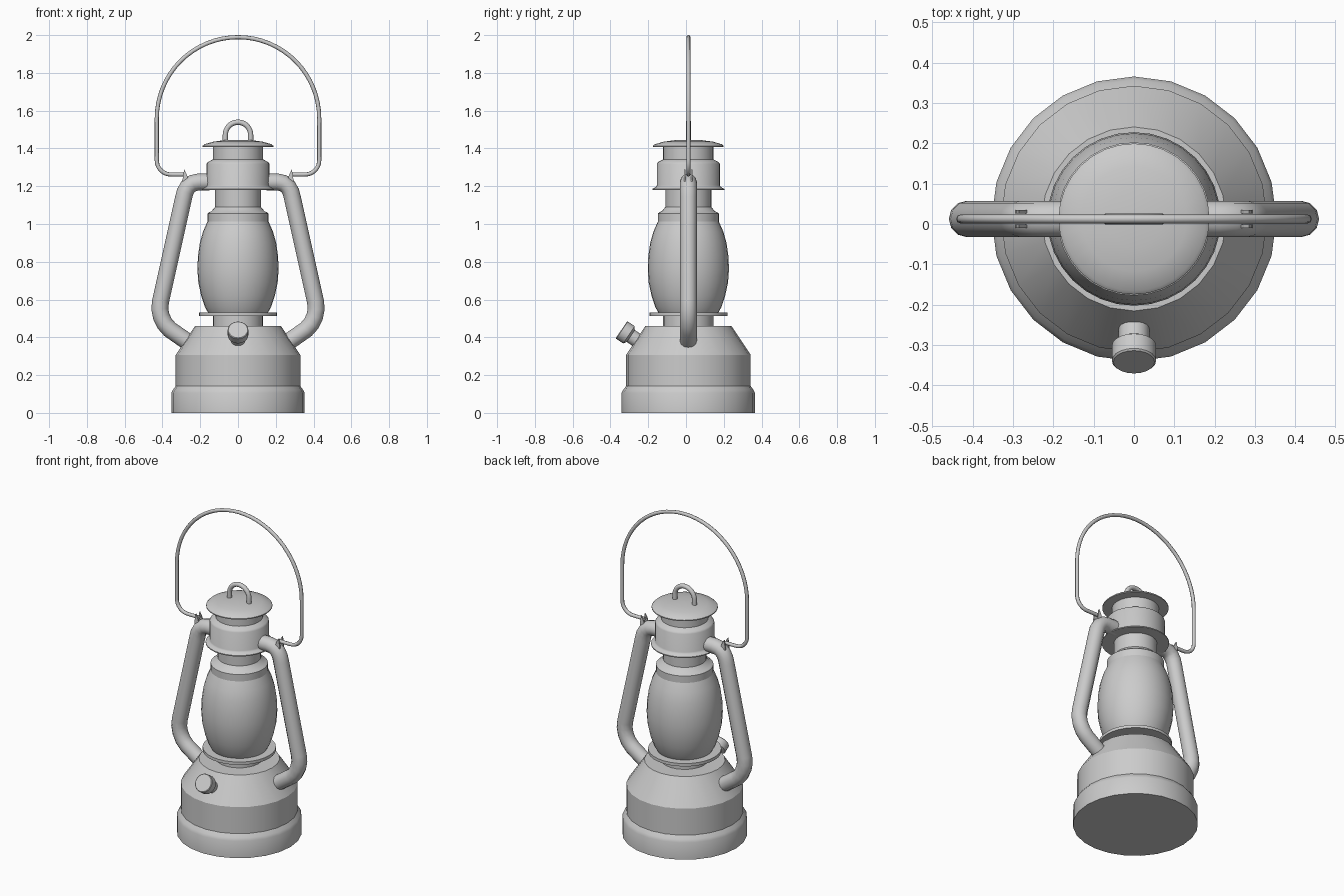
import bpy, bmesh, math
from mathutils import Vector, Matrix

if "Cube" in bpy.data.objects:
    bpy.data.objects.remove(bpy.data.objects["Cube"])

CY = 0.0125  # lantern axis sits slightly behind the origin


def finish(obj, angle=35):
    bpy.ops.object.select_all(action='DESELECT')
    obj.select_set(True)
    bpy.context.view_layer.objects.active = obj
    bpy.ops.object.shade_smooth_by_angle(angle=math.radians(angle))
    return obj


def lathe(name, profile, sides, origin=(0, CY, 0), axis=(0, 0, 1), angle=35):
    """Revolve (radius, height) points, with closed ends."""
    bm = bmesh.new()
    rings = []
    for r, z in profile:
        rings.append([bm.verts.new((r * math.sin(2 * math.pi * i / sides),
                                    r * math.cos(2 * math.pi * i / sides), z))
                      for i in range(sides)])
    for a, b in zip(rings, rings[1:]):
        for i in range(sides):
            j = (i + 1) % sides
            bm.faces.new((a[i], a[j], b[j], b[i]))
    bm.faces.new(rings[0])
    bm.faces.new(rings[-1])
    bmesh.ops.recalc_face_normals(bm, faces=bm.faces)
    rot = Vector((0, 0, 1)).rotation_difference(Vector(axis)).to_matrix().to_4x4()
    bm.transform(Matrix.Translation(origin) @ rot)
    mesh = bpy.data.meshes.new(name)
    bm.to_mesh(mesh)
    bm.free()
    obj = bpy.data.objects.new(name, mesh)
    bpy.context.collection.objects.link(obj)
    return finish(obj, angle)


def tube(name, path, radius, res=3):
    """Round tube along (x, z) points in the plane of the axis."""
    cu = bpy.data.curves.new(name, 'CURVE')
    cu.dimensions = '3D'
    cu.bevel_depth = radius
    cu.bevel_resolution = res
    cu.use_fill_caps = True
    sp = cu.splines.new('POLY')
    sp.points.add(len(path) - 1)
    for p, (x, z) in zip(sp.points, path):
        p.co = (x, CY, z, 1)
    obj = bpy.data.objects.new(name, cu)
    bpy.context.collection.objects.link(obj)
    bpy.ops.object.select_all(action='DESELECT')
    obj.select_set(True)
    bpy.context.view_layer.objects.active = obj
    bpy.ops.object.convert(target='MESH')
    return finish(bpy.context.object, 50)


def arc(cx, cz, r, a0, a1, n):
    return [(cx + r * math.cos(math.radians(a0 + (a1 - a0) * i / n)),
             cz + r * math.sin(math.radians(a0 + (a1 - a0) * i / n))) for i in range(n + 1)]


# fuel tank
lathe("fuel_tank", [(0.353, 0), (0.353, 0.106), (0.345, 0.122), (0.33, 0.142),
                    (0.33, 0.307), (0.228, 0.46)], 24, angle=28)

# burner neck and globe plate
lathe("burner_neck", [(0.133, 0.45), (0.133, 0.52)], 24)
lathe("globe_plate", [(0.207, 0.513), (0.207, 0.531)], 32)

# glass globe
lathe("globe", [(0.158, 0.53), (0.175, 0.56), (0.195, 0.62), (0.21, 0.69),
                (0.215, 0.76), (0.212, 0.83), (0.202, 0.9), (0.185, 0.96),
                (0.162, 1.012)], 32)

# collar above the globe, chimney, vented hood
lathe("globe_collar", [(0.152, 1.0), (0.162, 1.012), (0.162, 1.055), (0.153, 1.062),
                       (0.14, 1.068), (0.122, 1.09)], 32)
lathe("chimney", [(0.122, 1.06), (0.122, 1.2)], 32)
lathe("hood", [(0.19, 1.18), (0.19, 1.186), (0.172, 1.196), (0.167, 1.205),
               (0.167, 1.318), (0.16, 1.328), (0.133, 1.342), (0.133, 1.41)], 32)

# domed top cap and lifting loop
lathe("top_cap", [(0.12, 1.406), (0.187, 1.408), (0.187, 1.414), (0.178, 1.422),
                  (0.13, 1.436), (0.07, 1.444), (0.01, 1.446)], 32)
tube("top_loop", [(0.067, 1.42)] + arc(0, 1.472, 0.067, 0, 180, 16) + [(-0.067, 1.42)], 0.014)

# angled filler cap on the front of the tank
out = Vector((0, -0.83, 0.555)).normalized()
lathe("filler_cap", [(0.038, -0.13), (0.038, -0.06), (0.044, -0.055), (0.055, -0.048),
                     (0.055, -0.004), (0.051, 0)], 20, (0, -0.342, 0.44), out)

# side tubes with a pair of bail ears on each
SIDE = [(0.15, 1.222), (0.21, 1.222), (0.24, 1.216), (0.264, 1.198), (0.28, 1.17),
        (0.289, 1.135), (0.41, 0.59), (0.414, 0.55), (0.406, 0.51), (0.388, 0.472),
        (0.36, 0.441), (0.275, 0.382)]
for s, label in ((1, "right"), (-1, "left")):
    tube("side_tube_" + label, [(s * x, z) for x, z in SIDE], 0.045, 4)
    for k, dy in (("front", -0.018), ("back", 0.018)):
        bm = bmesh.new()
        face = bm.faces.new([bm.verts.new((s * x, CY + dy - 0.004, z)) for x, z in
                             ((0.255, 1.215), (0.295, 1.19), (0.292, 1.25),
                              (0.285, 1.288), (0.272, 1.265))])
        ext = bmesh.ops.extrude_face_region(bm, geom=[face])
        bmesh.ops.translate(bm, vec=(0, 0.008, 0),
                            verts=[v for v in ext["geom"] if isinstance(v, bmesh.types.BMVert)])
        bmesh.ops.recalc_face_normals(bm, faces=bm.faces)
        me = bpy.data.meshes.new("bail_ear")
        bm.to_mesh(me)
        bm.free()
        bpy.context.collection.objects.link(
            bpy.data.objects.new("bail_ear_%s_%s" % (label, k), me))

# wire bail handle
half = [(0.275, 1.262), (0.345, 1.262)] + arc(0.355, 1.337, 0.075, -80, 0, 8)
bail = half + arc(0, 1.559, 0.43, 0, 180, 32) + [(-x, z) for x, z in reversed(half)]
tube("bail_handle", bail, 0.011, 2)
